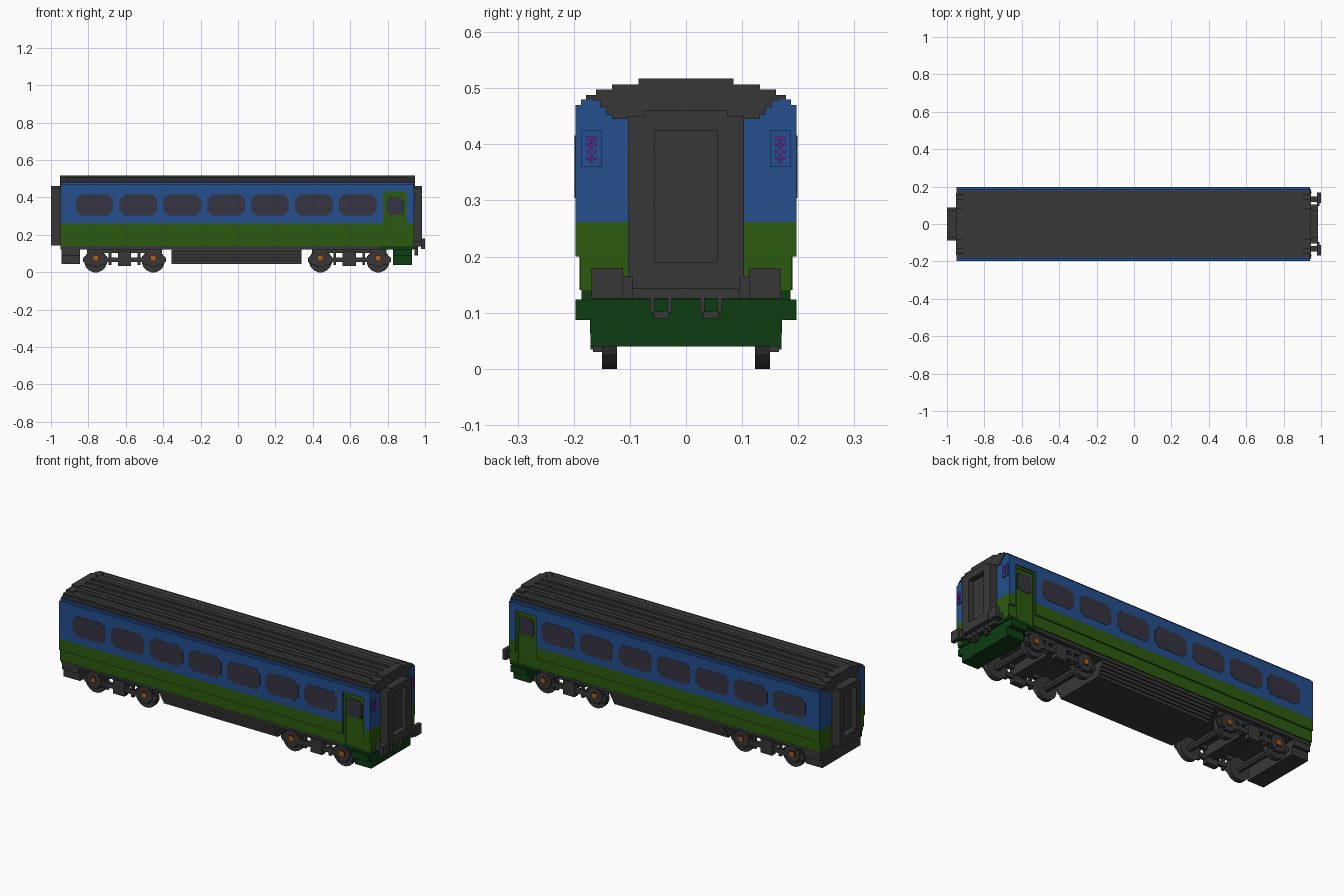
import bpy, bmesh, math
from mathutils import Vector

if "Cube" in bpy.data.objects:
    bpy.data.objects.remove(bpy.data.objects["Cube"], do_unlink=True)


def material(name, r, g, b):
    m = bpy.data.materials.new(name)
    m.use_nodes = True
    m.diffuse_color = (r, g, b, 1)
    m.node_tree.nodes["Principled BSDF"].inputs["Base Color"].default_value = (r, g, b, 1)
    return m


BLUE = material("blue", 0.018, 0.078, 0.27)
GREEN = material("leaf green", 0.025, 0.102, 0.005)
DARK_GREEN = material("dark green", 0.004, 0.045, 0.006)
GREY = material("charcoal", 0.039, 0.039, 0.039)
GLASS = material("tinted glass", 0.036, 0.033, 0.052)
MAGENTA = material("magenta", 0.52, 0.003, 0.45)
ORANGE = material("orange", 0.36, 0.13, 0.01)
RED = material("dark red", 0.10, 0.01, 0.008)

parts = {}  # part name -> (bmesh, material)


def prism(name, mat, axis, a, b, pts):
    """Add a profile extruded from a to b along an axis to the named part."""
    bm = parts.setdefault(name, (bmesh.new(), mat))[0]
    place = {"x": lambda t, p: (t, p[0], p[1]), "y": lambda t, p: (p[0], t, p[1])}[axis]
    lo = [bm.verts.new(place(a, p)) for p in pts]
    hi = [bm.verts.new(place(b, p)) for p in pts]
    new = [bm.faces.new(lo), bm.faces.new(hi[::-1])]
    for i in range(len(pts)):
        j = (i + 1) % len(pts)
        new.append(bm.faces.new((lo[i], hi[i], hi[j], lo[j])))
    bmesh.ops.recalc_face_normals(bm, faces=new)


def box(name, mat, x0, x1, y0, y1, z0, z1):
    prism(name, mat, "x", x0, x1, [(y0, z0), (y1, z0), (y1, z1), (y0, z1)])


def pair(name, mat, x0, x1, y0, y1, z0, z1):
    """A box on each side of the centre line."""
    for s in (-1, 1):
        box(name, mat, x0, x1, *sorted((s * y0, s * y1)), z0, z1)


def sym(half):
    return half + [(-y, z) for y, z in reversed(half)]


def stepped(x, z, w, h, c):
    """Rectangle with corners cut in two steps."""
    q = [(w, h - 2 * c), (w - c, h - 2 * c), (w - c, h - c), (w - 2 * c, h - c), (w - 2 * c, h)]
    r = q + [(-a, b) for a, b in reversed(q)]
    r += [(-a, -b) for a, b in q] + [(a, -b) for a, b in reversed(q)]
    return [(x + a, z + b) for a, b in r]


def ngon(x, z, r, n):
    return [(x + r * math.cos(math.tau * (i + .5) / n), z + r * math.sin(math.tau * (i + .5) / n))
            for i in range(n)]


# Body shell: lower green band, upper blue band, doorway bay recessed near the +x end
X0, X1, D0, D1 = -0.95, 0.94, 0.775, 0.9
for a, b in ((X0, D0), (D1, X1)):
    prism("lower_body", GREEN, "x", a, b,
          sym([(0.189, 0.14), (0.189, 0.2), (0.197, 0.2), (0.197, 0.262)]))
    prism("upper_body", BLUE, "x", a, b,
          sym([(0.197, 0.262), (0.197, 0.47), (0.187, 0.47), (0.187, 0.48)]))
prism("upper_body", BLUE, "x", D0, D1,
      sym([(0.197, 0.432), (0.197, 0.47), (0.187, 0.47), (0.187, 0.48)]))
box("doors", GREEN, D0, D1, -0.185, 0.185, 0.14, 0.432)
pair("door_surrounds", GREEN, D0, D0 + 0.012, 0.18, 0.19, 0.14, 0.432)
pair("door_surrounds", GREEN, D1 - 0.01, D1, 0.18, 0.19, 0.14, 0.432)
pair("door_surrounds", GREEN, D0, D1, 0.18, 0.19, 0.42, 0.432)
pair("door_handles", DARK_GREEN, 0.88, 0.888, 0.183, 0.192, 0.31, 0.385)
box("sill", GREY, X0, 0.76, -0.182, 0.182, 0.123, 0.14)
box("end_sill", DARK_GREEN, 0.76, X1, -0.186, 0.186, 0.123, 0.14)

# Windows on both sides
for s in (-1, 1):
    for i in range(7):
        prism("side_windows", GLASS, "y", s * 0.193, s * 0.1985,
              stepped(-0.767 + i * 0.2345, 0.36, 0.1, 0.056, 0.011))
    prism("door_windows", GLASS, "y", s * 0.182, s * 0.188,
          stepped(0.838, 0.354, 0.042, 0.048, 0.006))

# Stepped roof with solid ends and lengthwise ribs between them
STEPS = ((0.178, 0.488), (0.16, 0.498), (0.132, 0.507), (0.085, 0.517))


def roof_profile(drop):
    half, z = [(0.178, 0.48)], 0.48
    for i, (y, top) in enumerate(STEPS):
        if i:
            half.append((y, z))
        z = top - (drop if i else 0)
        half.append((y, z))
    return sym(half)


prism("roof_ends", GREY, "x", X0, -0.91, roof_profile(0))
prism("roof_ends", GREY, "x", 0.9, X1, roof_profile(0))
prism("roof", GREY, "x", -0.91, 0.9, roof_profile(0.008))
for k in range(-3, 4):
    y = k * 0.048
    top = [z for w, z in STEPS if abs(y) < w][-1]
    box("roof_ribs", GREY, -0.91, 0.9, y - 0.012, y + 0.012, 0.482, top)

# Grey hoods on the ends, under the roof line
hood = sym([(0.09, 0.445), (0.132, 0.445), (0.132, 0.453), (0.142, 0.453), (0.142, 0.466),
            (0.153, 0.466), (0.153, 0.478), (0.165, 0.478), (0.165, 0.488), (0.16, 0.488),
            (0.16, 0.498), (0.132, 0.498), (0.132, 0.507), (0.085, 0.507), (0.085, 0.517)])
prism("end_hoods", GREY, "x", X1, X1 + 0.005, hood)
prism("end_hoods", GREY, "x", X0 - 0.003, X0, hood)

# Gangways: a frame around a recessed door
for a, b, back, w in ((X1, 0.985, 0.955, 0.103), (X0, -1.0, -0.965, 0.088)):
    lo, hi = min(a, b), max(a, b)
    pair("gangway_frames", GREY, lo, hi, 0.055, w, 0.143, 0.45)
    box("gangway_frames", GREY, lo, hi, -0.055, 0.055, 0.143, 0.19)
    box("gangway_frames", GREY, lo, hi, -0.055, 0.055, 0.425, 0.45)
    box("gangway_frames", GREY, lo, hi, -0.075, 0.075, 0.45, 0.46)
    box("gangway_doors", GREY, min(a, back), max(a, back), -0.055, 0.055, 0.19, 0.425)

# Buffers, buffer beam and coupling hooks at the +x end
pair("buffer_plates", GREY, 0.978, 1.0, 0.112, 0.168, 0.125, 0.18)
pair("buffer_plates", GREY, 0.978, 0.992, 0.095, 0.112, 0.125, 0.165)
pair("buffer_shanks", GREY, X1, 0.98, 0.118, 0.148, 0.138, 0.168)
box("buffer_beam", GREY, X1, 0.96, -0.105, 0.105, 0.125, 0.143)
for y in (0.025, 0.056):
    pair("coupling_hooks", GREY, 0.945, 0.962, y, y + 0.008, 0.1, 0.143)
pair("coupling_hooks", GREY, 0.945, 0.962, 0.031, 0.058, 0.09, 0.102)

# End lamps: blue housing with a speckled magenta lens
pair("lamp_housings", BLUE, X1, 0.946, 0.15, 0.187, 0.36, 0.425)
for r in range(8):
    z = 0.367 + r * 0.006
    for c in (-1, 0, 1):
        if (r + c) % 2 == 0 or (c == 0 and r % 3):
            y = 0.1685 + c * 0.0065
            pair("lamp_lenses", MAGENTA, 0.946, 0.949, y - 0.0022, y + 0.0022, z, z + 0.0045)

# Skirts below each end
prism("front_skirt", DARK_GREEN, "x", 0.83, 0.93,
      sym([(0.17, 0.04), (0.17, 0.087), (0.197, 0.087), (0.197, 0.123)]))
prism("rear_skirt", GREY, "x", -0.945, -0.845,
      sym([(0.165, 0.045), (0.165, 0.09), (0.18, 0.09), (0.18, 0.123)]))

# Equipment box under the floor, stepping outward as it rises
for i in range(5):
    w, z = 0.14 + i * 0.009, 0.045 + i * 0.0156
    box("underfloor_box", GREY, -0.355, 0.34, -w, w, z, z + 0.0156)

# Bogies
for cx in (-0.607, 0.595):
    for d in (-0.154, 0.154):
        x = cx + d
        for s in (-1, 1):
            prism("wheels", GREY, "y", s * 0.123, s * 0.15, ngon(x, 0.0605, 0.0617, 16))
            prism("axle_boxes", GREY, "y", s * 0.15, s * 0.166, stepped(x, 0.075, 0.045, 0.045, 0.011))
            prism("axle_boxes", GREY, "y", s * 0.15, s * 0.16, stepped(x, 0.068, 0.068, 0.028, 0.008))
        prism("axles", GREY, "y", -0.123, 0.123, ngon(x, 0.06, 0.02, 8))
        pair("axle_box_rims", RED, x - 0.017, x + 0.017, 0.16, 0.168, 0.058, 0.092)
        pair("axle_caps", ORANGE, x - 0.012, x + 0.012, 0.165, 0.171, 0.063, 0.087)
    pair("bogie_side_beams", GREY, cx - 0.13, cx + 0.13, 0.145, 0.165, 0.056, 0.08)
    pair("bogie_side_beams", GREY, cx - 0.2, cx + 0.2, 0.135, 0.16, 0.104, 0.124)
    pair("bogie_springs", GREY, cx - 0.035, cx + 0.035, 0.14, 0.17, 0.034, 0.112)
    pair("bogie_dampers", GREY, cx - 0.085, cx - 0.07, 0.148, 0.162, 0.04, 0.11)
    pair("bogie_dampers", GREY, cx + 0.07, cx + 0.085, 0.148, 0.162, 0.04, 0.11)
    box("bogie_bolsters", GREY, cx - 0.035, cx + 0.035, -0.14, 0.14, 0.07, 0.123)

# Turn every part into an object
for name, (bm, mat) in parts.items():
    mesh = bpy.data.meshes.new(name)
    bm.to_mesh(mesh)
    bm.free()
    mesh.materials.append(mat)
    bpy.context.collection.objects.link(bpy.data.objects.new(name, mesh))
